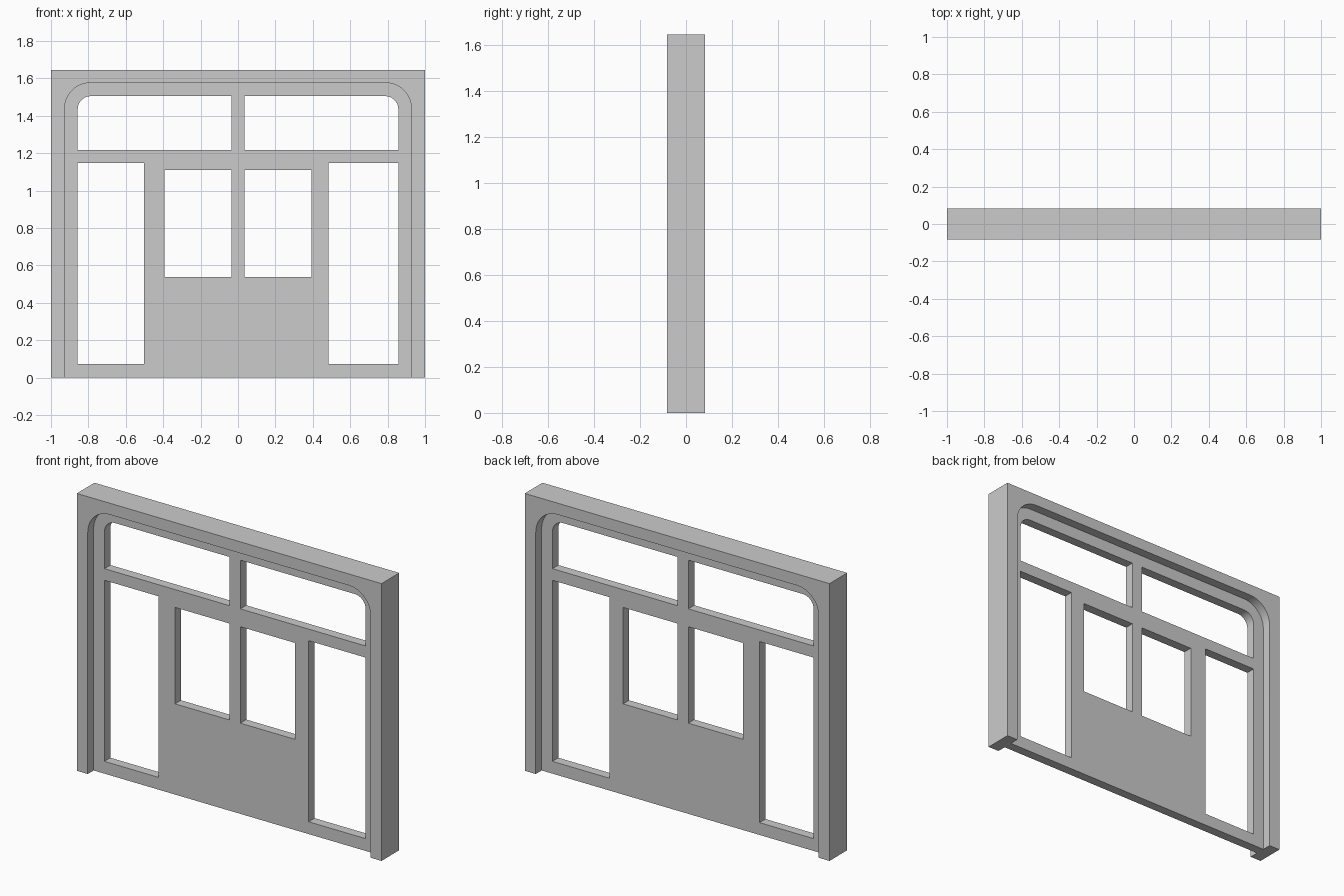
import bpy, bmesh
from math import pi, cos, sin

if "Cube" in bpy.data.objects:
    bpy.data.objects.remove(bpy.data.objects["Cube"])

HALF_DEPTH = 0.083    # frame half thickness
PANEL = 0.028         # recessed panel half thickness
ARC_STEPS = 12


def outline(x0, x1, z0, z1, rl=0.0, rr=0.0):
    """Rectangle in x/z with optional rounded top left / top right corners."""
    pts = [(x0, z0), (x1, z0)]
    for cx, r, start in ((x1 - rr, rr, 0), (x0 + rl, rl, pi / 2)):
        n = ARC_STEPS if r else 0
        for i in range(n + 1):
            a = start + (pi / 2) * i / max(n, 1)
            pts.append((cx + r * cos(a), z1 - r + r * sin(a)))
    return pts


def prism(name, pts, y0, y1):
    """Extrude an x/z outline from y0 to y1."""
    bm = bmesh.new()
    face = bm.faces.new([bm.verts.new((x, y0, z)) for x, z in pts])
    new = bmesh.ops.extrude_face_region(bm, geom=[face])["geom"]
    verts = [v for v in new if isinstance(v, bmesh.types.BMVert)]
    bmesh.ops.translate(bm, verts=verts, vec=(0, y1 - y0, 0))
    bmesh.ops.recalc_face_normals(bm, faces=bm.faces)
    mesh = bpy.data.meshes.new(name)
    bm.to_mesh(mesh)
    bm.free()
    ob = bpy.data.objects.new(name, mesh)
    bpy.context.collection.objects.link(ob)
    return ob


# Outer wall block
wall = prism("window_wall_frame", outline(-1, 1, 0, 1.645), -HALF_DEPTH, HALF_DEPTH)

# Arched recesses on the front and back, leaving the thin panel between them
arch = outline(-0.928, 0.928, -0.1, 1.577, 0.142, 0.142)
cutters = [prism("recess_cutter", arch, s * PANEL, s * 0.2) for s in (-1, 1)]

# Window openings: two rounded transoms, two tall side lights, two middle panes
openings = [
    (-0.857, -0.035, 1.216, 1.505, 0.07, 0),
    (0.035, 0.857, 1.216, 1.505, 0, 0.07),
    (-0.857, -0.502, 0.073, 1.147),
    (0.483, 0.857, 0.073, 1.147),
    (-0.394, -0.035, 0.538, 1.110),
    (0.035, 0.393, 0.538, 1.110),
]
cutters += [prism("opening_cutter", outline(*o), -0.3, 0.3) for o in openings]

# Cut everything out of the wall, then discard the cutters
bpy.context.view_layer.objects.active = wall
wall.select_set(True)
for c in cutters:
    c.hide_render = True
    mod = wall.modifiers.new("cut", "BOOLEAN")
    mod.operation = "DIFFERENCE"
    mod.solver = "EXACT"
    mod.object = c
    bpy.ops.object.modifier_apply(modifier=mod.name)
    bpy.data.objects.remove(c, do_unlink=True)

bpy.ops.object.shade_smooth_by_angle(angle=pi / 6)
